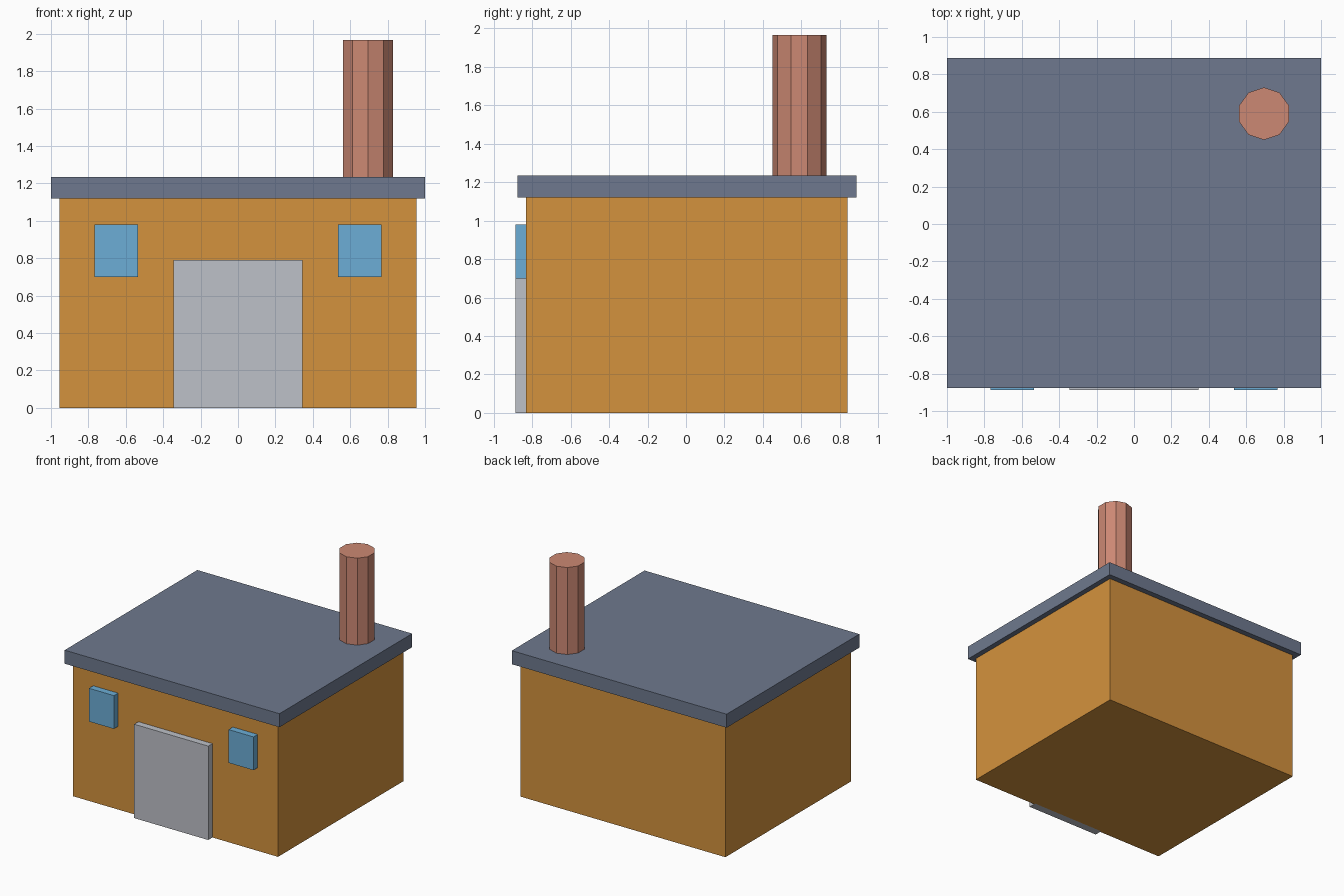
import bpy

# Remove the default cube
cube = bpy.data.objects.get("Cube")
if cube:
    bpy.data.objects.remove(cube, do_unlink=True)


def material(name, rgb):
    """Flat material from 0-255 screen colour, stored as linear."""
    linear = [((c / 255 + 0.055) / 1.055) ** 2.4 for c in rgb]
    mat = bpy.data.materials.new(name)
    mat.use_nodes = True
    mat.diffuse_color = (*linear, 1)
    mat.node_tree.nodes["Principled BSDF"].inputs["Base Color"].default_value = (*linear, 1)
    return mat


def finish(name, mat):
    obj = bpy.context.object
    obj.name = obj.data.name = name
    obj.data.materials.append(mat)
    return obj


def box(name, x, y, z, mat):
    """Box spanning the given (low, high) range on each axis."""
    spans = (x, y, z)
    bpy.ops.mesh.primitive_cube_add(size=1, location=[(a + b) / 2 for a, b in spans])
    bpy.context.object.scale = [b - a for a, b in spans]
    bpy.ops.object.transform_apply(location=False, rotation=False, scale=True)
    return finish(name, mat)


ochre = material("ochre wall", (212, 146, 61))
slate = material("slate roof", (110, 121, 142))
grey = material("grey door", (190, 193, 200))
blue = material("blue window", (108, 174, 214))
brick = material("brick chimney", (204, 136, 115))

# Building and overhanging flat roof
box("walls", (-0.955, 0.955), (-0.832, 0.84), (0, 1.12), ochre)
box("roof", (-1, 1), (-0.877, 0.888), (1.12, 1.234), slate)

# Door and the pair of windows stand proud of the front wall
box("door", (-0.345, 0.345), (-0.888, -0.82), (0, 0.79), grey)
for side, centre in (("left", 0.65), ("right", -0.65)):
    box(side + "_window", (centre - 0.116, centre + 0.116), (-0.888, -0.82), (0.7, 0.98), blue)

# Ten-sided chimney
bpy.ops.mesh.primitive_cylinder_add(vertices=10, radius=0.14, depth=0.766, location=(0.695, 0.59, 1.583))
finish("chimney", brick)
